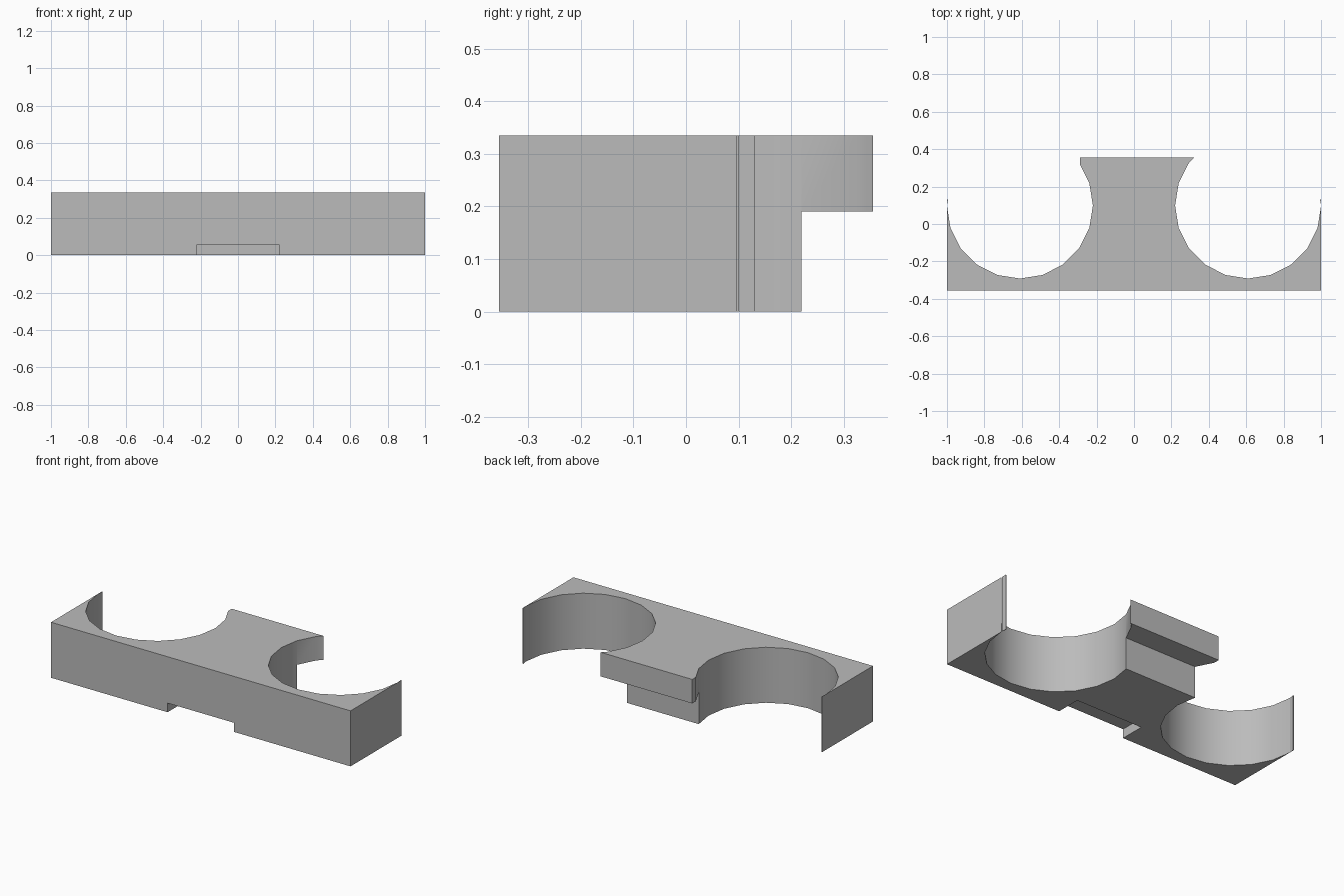
import bpy
import math

if "Cube" in bpy.data.objects:
    bpy.data.objects.remove(bpy.data.objects["Cube"], do_unlink=True)

HEIGHT = 0.335
FRONT, BACK = -0.355, 0.355

grey = bpy.data.materials.new("plain grey")
grey.use_nodes = True
grey.diffuse_color = (0.5, 0.5, 0.5, 1)
grey.node_tree.nodes["Principled BSDF"].inputs["Base Color"].default_value = (0.5, 0.5, 0.5, 1)


def prism(name, outline, z0, z1):
    """Extrude a counter-clockwise plan outline between two heights."""
    n = len(outline)
    verts = [(x, y, z) for z in (z0, z1) for x, y in outline]
    faces = [list(range(n))[::-1], list(range(n, 2 * n))]
    faces += [(i, (i + 1) % n, n + (i + 1) % n, n + i) for i in range(n)]
    mesh = bpy.data.meshes.new(name)
    mesh.from_pydata(verts, [], faces)
    mesh.materials.append(grey)
    obj = bpy.data.objects.new(name, mesh)
    bpy.context.collection.objects.link(obj)
    return obj


def rect(x0, x1, y0, y1):
    return [(x0, y0), (x1, y0), (x1, y1), (x0, y1)]


def circle(cx, cy, r, sides=20):
    steps = [2 * math.pi * i / sides for i in range(sides)]
    return [(cx + r * math.cos(a), cy + r * math.sin(a)) for a in steps]


# Block with a rear tab, as one T-shaped extrusion
tip = 0.131
block = prism("holder_block", [(-1, FRONT), (1, FRONT), (1, tip), (0.36, tip),
                               (0.36, BACK), (-0.29, BACK), (-0.29, tip), (-1, tip)], 0, HEIGHT)

# Two round bays, the step under the rear tab, and the front notch
cutters = [prism(f"bay_cutter_{side}", circle(s * 0.61, 0.0985, 0.3902), -0.1, 0.5)
           for s, side in ((1, "left"), (-1, "right"))]
cutters.append(prism("rear_step_cutter", rect(-0.5, 0.5, 0.22, 0.5), -0.1, 0.19))
cutters.append(prism("front_notch_cutter", rect(-0.222, 0.222, -0.5, -0.205), -0.1, 0.055))

bpy.ops.object.select_all(action="DESELECT")
block.select_set(True)
bpy.context.view_layer.objects.active = block
for cutter in cutters:
    mod = block.modifiers.new(cutter.name, "BOOLEAN")
    mod.operation = "DIFFERENCE"
    mod.solver = "EXACT"
    mod.object = cutter
    bpy.ops.object.modifier_apply(modifier=mod.name)
    bpy.data.objects.remove(cutter, do_unlink=True)

# Smooth bay walls, crisp corners
bpy.ops.object.shade_smooth_by_angle(angle=math.radians(30))
